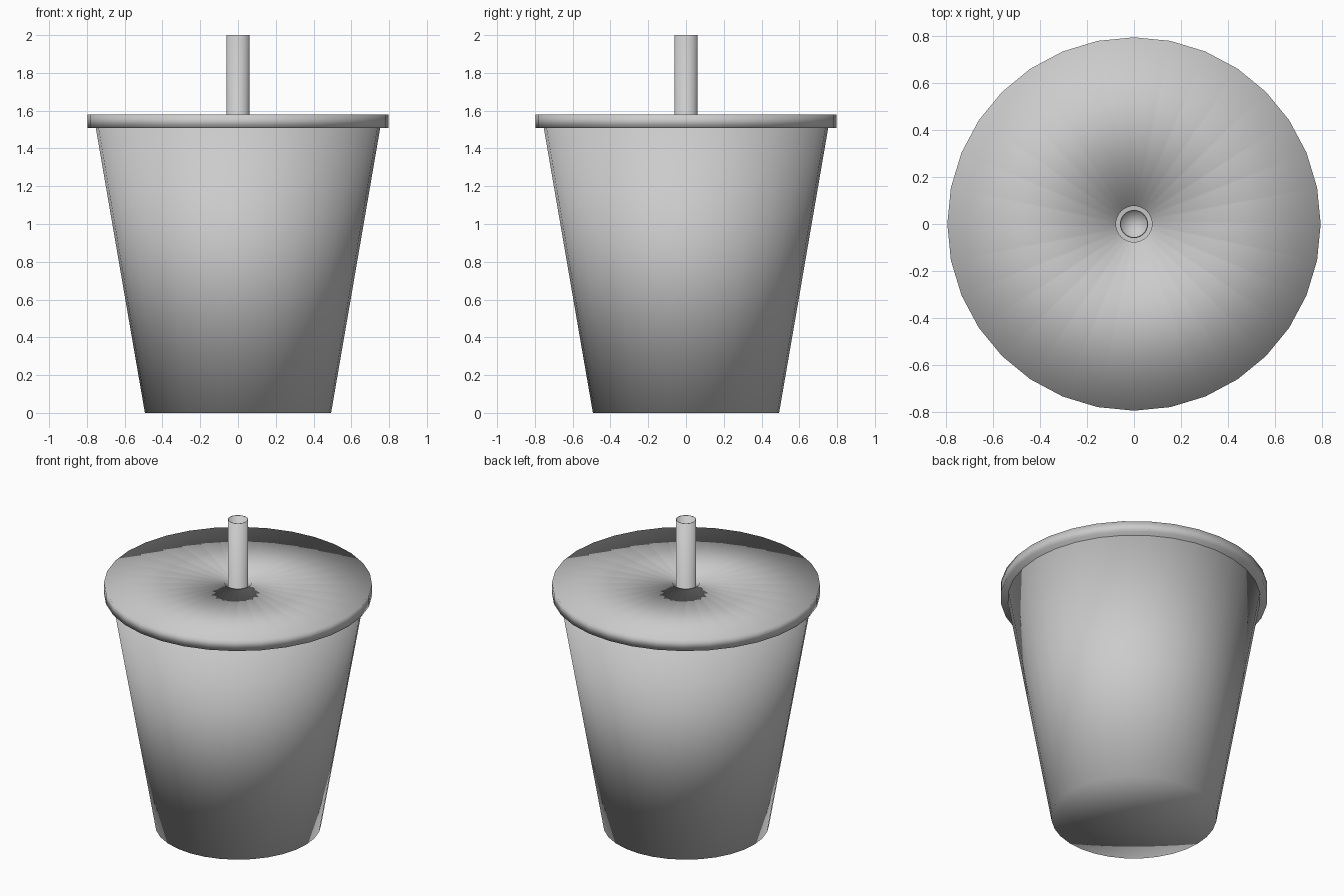
import bpy, bmesh
from math import tau
from mathutils import Vector

if "Cube" in bpy.data.objects:
    bpy.data.objects.remove(bpy.data.objects["Cube"])

SIDES = 32


def lathe(name, profile, closed=False):
    """Revolve an (r, z) profile around the z axis."""
    bm = bmesh.new()
    verts = [bm.verts.new((r, 0, z)) for r, z in profile]
    edges = [bm.edges.new(pair) for pair in zip(verts, verts[1:])]
    if closed:
        edges.append(bm.edges.new((verts[-1], verts[0])))
    bmesh.ops.spin(bm, geom=verts + edges, cent=Vector(), axis=(0, 0, 1),
                   angle=tau, steps=SIDES, use_duplicate=False)
    bmesh.ops.remove_doubles(bm, verts=bm.verts, dist=1e-4)
    bmesh.ops.dissolve_degenerate(bm, edges=bm.edges, dist=1e-5)
    bmesh.ops.recalc_face_normals(bm, faces=bm.faces)
    mesh = bpy.data.meshes.new(name)
    bm.to_mesh(mesh)
    bm.free()
    mesh.shade_smooth()
    obj = bpy.data.objects.new(name, mesh)
    bpy.context.collection.objects.link(obj)
    return obj


# Tapered cup with a thin wall and closed base
lathe("cup", [(0, 0), (0.493, 0), (0.754, 1.515), (0.735, 1.515), (0.477, 0.02), (0, 0.02)])

# Flat lid with a straw hole
lathe("lid", [(0.077, 1.508), (0.796, 1.508), (0.796, 1.58), (0.077, 1.58)], closed=True)

# Hollow straw, open at the top and closed at the bottom inside the cup
lathe("straw", [(0, 0.1), (0.06, 0.1), (0.06, 2.0), (0.056, 2.0), (0.056, 0.11), (0, 0.11)])
